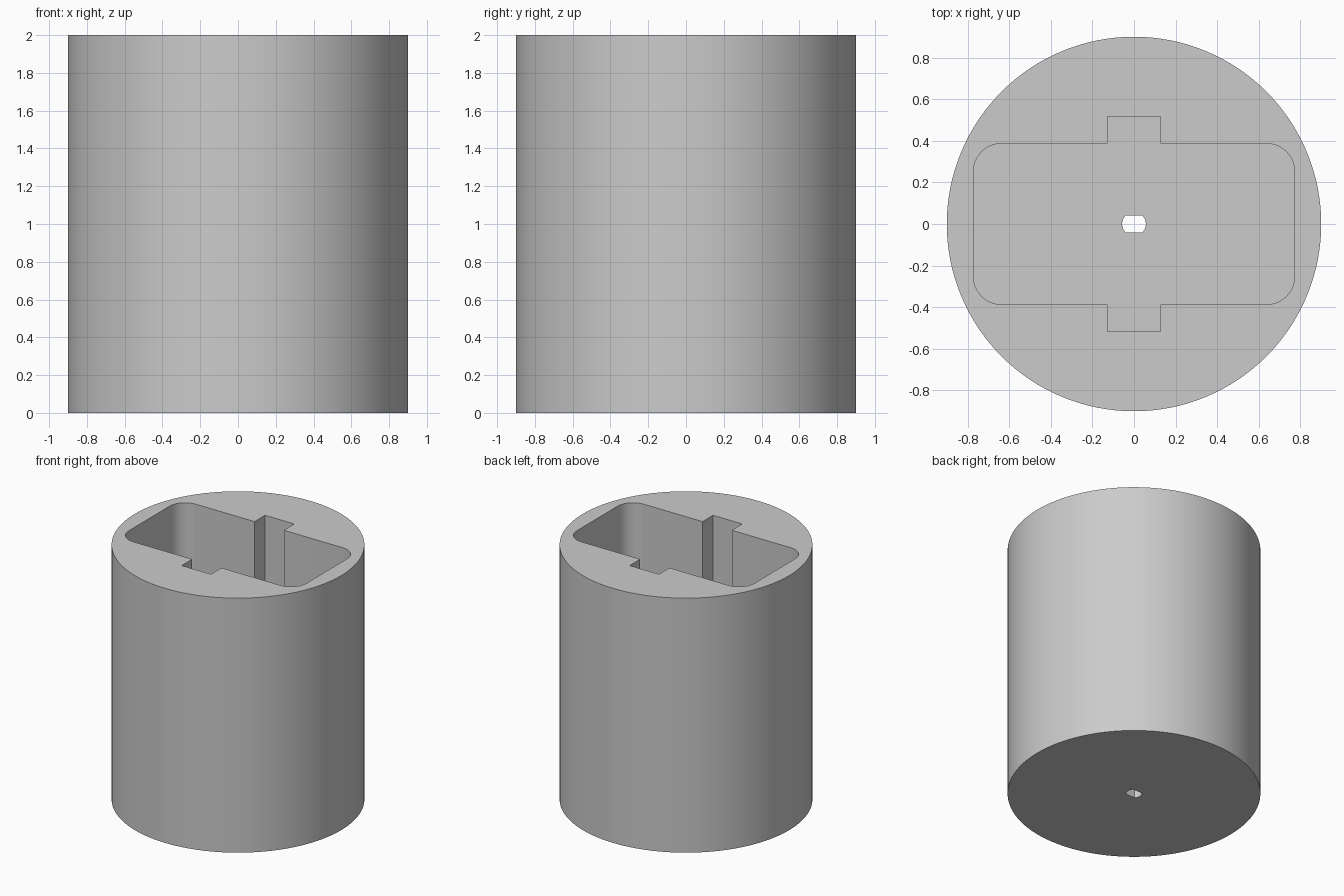
import bpy
import bmesh
from math import sin, cos, pi, asin

cube = bpy.data.objects.get("Cube")
if cube:
    bpy.data.objects.remove(cube, do_unlink=True)

RADIUS, HEIGHT, FLOOR = 0.9, 2.0, 0.2

grey = bpy.data.materials.new("light_grey")
grey.use_nodes = True
grey.diffuse_color = (0.6, 0.6, 0.6, 1)
grey.node_tree.nodes["Principled BSDF"].inputs["Base Color"].default_value = (0.6, 0.6, 0.6, 1)


def arc(cx, cy, r, start, end, steps):
    """Points along a circular arc, both ends included."""
    angles = [start + (end - start) * i / steps for i in range(steps + 1)]
    return [(cx + r * cos(a), cy + r * sin(a)) for a in angles]


def prism(name, outline, bottom, top):
    """Extrude a counter-clockwise outline straight up."""
    bm = bmesh.new()
    base = bm.faces.new([bm.verts.new((x, y, bottom)) for x, y in outline])
    up = bmesh.ops.extrude_face_region(bm, geom=[base], use_keep_orig=True)["geom"]
    moved = [g for g in up if isinstance(g, bmesh.types.BMVert)]
    bmesh.ops.translate(bm, verts=moved, vec=(0, 0, top - bottom))
    bmesh.ops.recalc_face_normals(bm, faces=bm.faces)
    mesh = bpy.data.meshes.new(name)
    bm.to_mesh(mesh)
    bm.free()
    mesh.materials.append(grey)
    obj = bpy.data.objects.new(name, mesh)
    bpy.context.collection.objects.link(obj)
    return obj


# Rounded rectangular pocket with a square key slot on each long side
def half_pocket(hx=0.772, hy=0.387, r=0.135, slot_x=0.127, slot_y=0.517):
    return (arc(hx - r, hy - r, r, 0, pi / 2, 10)
            + [(slot_x, hy), (slot_x, slot_y), (-slot_x, slot_y), (-slot_x, hy)]
            + arc(r - hx, hy - r, r, pi / 2, pi, 10))


pocket_outline = half_pocket() + [(-x, -y) for x, y in half_pocket()]

# Shaft hole: a circle with two opposite flats
HOLE_R, FLAT = 0.057, 0.042
a = asin(FLAT / HOLE_R)
hole_outline = arc(0, 0, HOLE_R, -a, a, 12) + arc(0, 0, HOLE_R, pi - a, pi + a, 12)

# Cylindrical body
body = prism("cylinder_body", arc(0, 0, RADIUS, 0, 2 * pi, 128)[:-1], 0, HEIGHT)
cutters = [prism("pocket_cutter", pocket_outline, FLOOR, HEIGHT + 0.1),
           prism("shaft_hole_cutter", hole_outline, -0.1, FLOOR + 0.1)]

bpy.ops.object.select_all(action="DESELECT")
bpy.context.view_layer.objects.active = body
body.select_set(True)
for cutter in cutters:
    cutter.hide_render = True
    mod = body.modifiers.new(cutter.name, "BOOLEAN")
    mod.operation = "DIFFERENCE"
    mod.solver = "EXACT"
    mod.object = cutter
    bpy.ops.object.modifier_apply(modifier=mod.name)
    bpy.data.objects.remove(cutter, do_unlink=True)

bpy.ops.object.shade_smooth_by_angle(angle=pi / 6)
